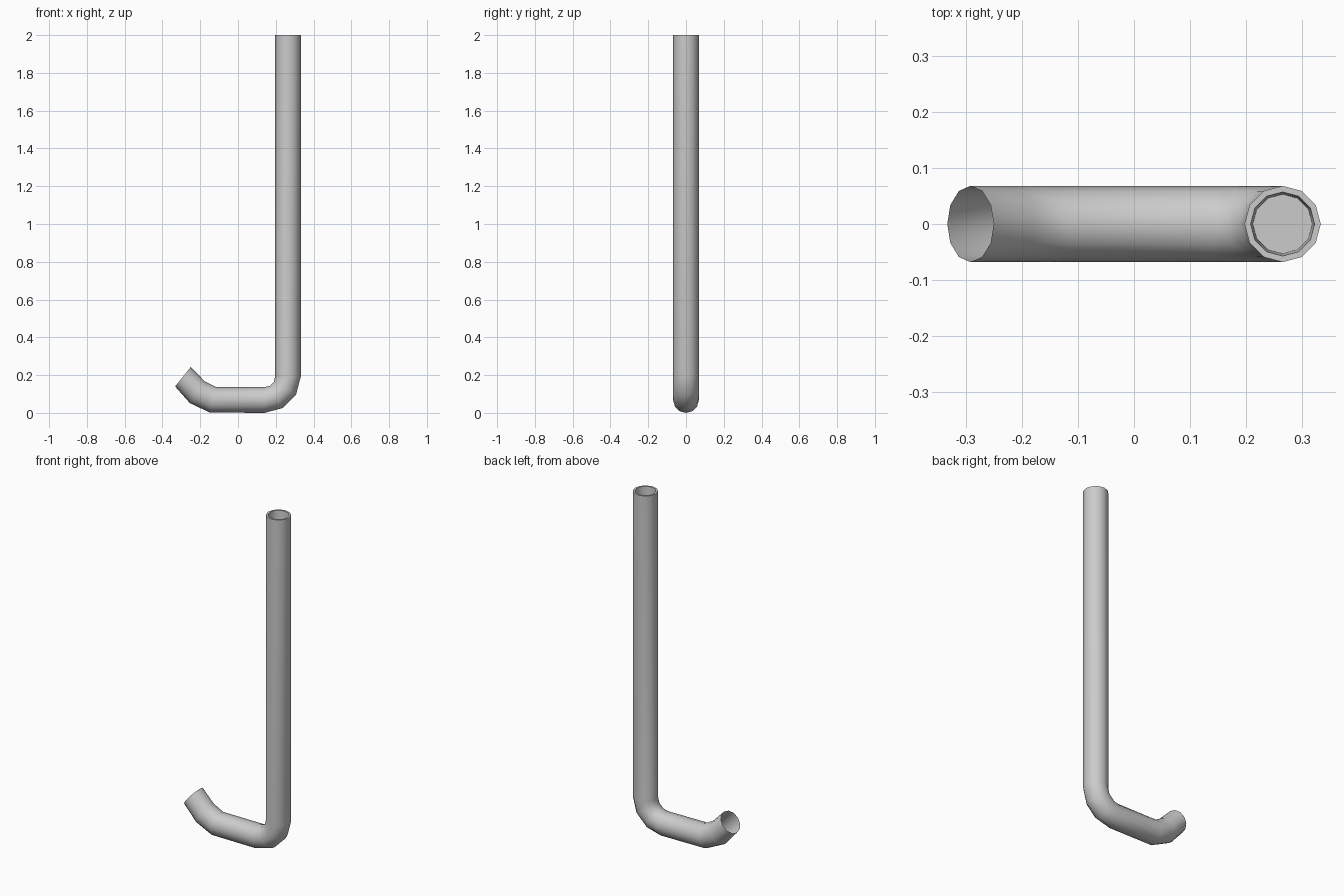
import bpy, bmesh, math

if "Cube" in bpy.data.objects:
    bpy.data.objects.remove(bpy.data.objects["Cube"])

SIDES, R = 12, 0.068


def tube(name, rings, cap_end=False):
    """Skin 12-sided rings; each ring is (outer xz, inner xz, y radius)."""
    bm = bmesh.new()
    loops = []
    for (ox, oz), (ix, iz), ry in rings:
        cx, cz, ax, az = (ox + ix) / 2, (oz + iz) / 2, (ox - ix) / 2, (oz - iz) / 2
        loop = []
        for k in range(SIDES):
            a = 2 * math.pi * k / SIDES
            c, s = math.cos(a), math.sin(a)
            loop.append(bm.verts.new((cx + ax * c, ry * s, cz + az * c)))
        loops.append(loop)
    for p, q in zip(loops, loops[1:]):
        for k in range(SIDES):
            n = (k + 1) % SIDES
            bm.faces.new((p[k], p[n], q[n], q[k]))
    if cap_end:
        bm.faces.new(loops[-1])
    bmesh.ops.recalc_face_normals(bm, faces=bm.faces)
    # make sure the outer wall faces outwards
    f = min(bm.faces, key=lambda f: f.calc_center_median().z)
    if f.normal.z > 0:
        bmesh.ops.reverse_faces(bm, faces=bm.faces)
    me = bpy.data.meshes.new(name)
    bm.to_mesh(me)
    bm.free()
    ob = bpy.data.objects.new(name, me)
    bpy.context.collection.objects.link(ob)
    bpy.context.view_layer.objects.active = ob
    ob.select_set(True)
    bpy.ops.object.shade_smooth_by_angle(angle=math.radians(50))
    ob.select_set(False)
    return ob


# open mouthpiece bend
rings = [((-0.333, 0.140), (-0.250, 0.243), R),
         ((-0.255, 0.052), (-0.177, 0.168), R),
         ((-0.150, 0.002), (-0.117, 0.137), R)]

# lower 90 degree elbow
cx, cz, bend = 0.14, 0.2, 0.125
for deg in (0, 30, 60, 90):
    a = math.radians(deg)
    s, c = math.sin(a), math.cos(a)
    o, i = bend + R, bend - R
    zc = cz - 0.007
    rings.append(((cx + o * s, zc - o * c), (cx + i * s, zc - i * c), R))

# long straight pipe, flat rim and shallow capped bore
X = 0.265
for r, z in ((R, 2.0), (0.057, 2.0), (0.053, 1.92)):
    rings.append(((X + r, z), (X - r, z), r))

tube("snorkel_pipe", rings, cap_end=True)
